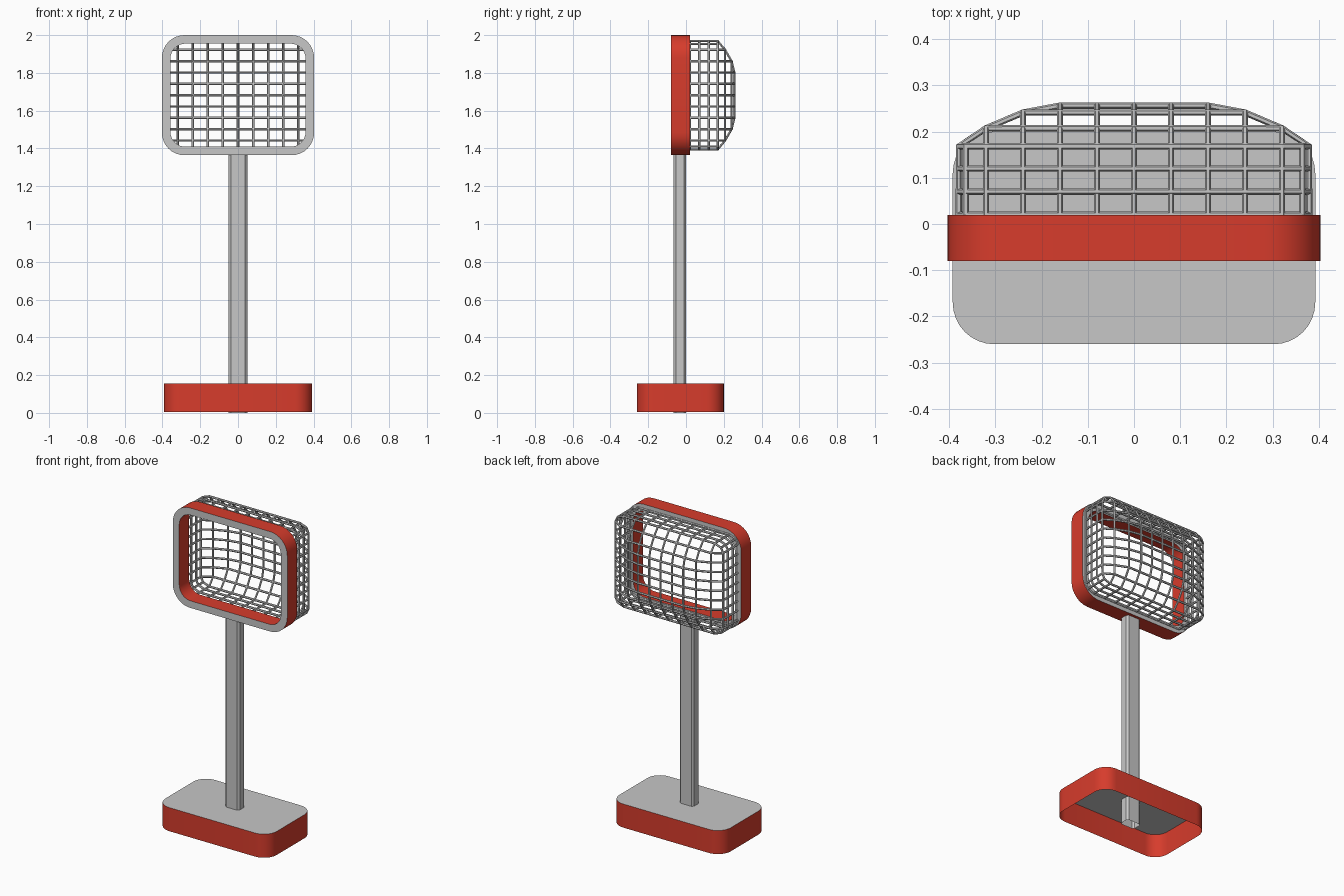
import bpy, bmesh, math

if "Cube" in bpy.data.objects:
    bpy.data.objects.remove(bpy.data.objects["Cube"])


def material(name, rgb):
    m = bpy.data.materials.new(name)
    m.diffuse_color = (*rgb, 1)
    m.use_nodes = True
    m.node_tree.nodes["Principled BSDF"].inputs["Base Color"].default_value = m.diffuse_color
    return m


RED = material("red paint", (0.68, 0.045, 0.025))
GREY = material("light grey metal", (0.57, 0.57, 0.57))


def rounded(hw, hh, r, seg=8):
    """Outline of a rounded rectangle, counter-clockwise."""
    pts = []
    for k, (sx, sy) in enumerate(((1, 1), (-1, 1), (-1, -1), (1, -1))):
        for i in range(seg + 1):
            a = math.pi / 2 * (k + i / seg)
            pts.append((sx * (hw - r) + r * math.cos(a), sy * (hh - r) + r * math.sin(a)))
    return pts


def bridge(bm, a, b, mat):
    n = len(a)
    for i in range(n):
        f = bm.faces.new((a[i], a[(i + 1) % n], b[(i + 1) % n], b[i]))
        f.material_index = mat
        f.smooth = mat == 1


def finish(bm, name, mats):
    bmesh.ops.recalc_face_normals(bm, faces=bm.faces)
    me = bpy.data.meshes.new(name)
    bm.to_mesh(me)
    bm.free()
    for m in mats:
        me.materials.append(m)
    ob = bpy.data.objects.new(name, me)
    bpy.context.collection.objects.link(ob)
    bpy.context.view_layer.objects.active = ob
    bpy.ops.object.select_all(action='DESELECT')
    ob.select_set(True)
    bpy.ops.object.shade_smooth_by_angle(angle=math.radians(35))
    return ob


def open_box(name, outline, cy, z0, z1, mats):
    """Thin upright shell with a closed top and an open bottom."""
    bm = bmesh.new()
    lo, hi = [[bm.verts.new((x, y + cy, z)) for x, y in outline] for z in (z0, z1)]
    bridge(bm, lo, hi, 1)
    bm.faces.new(hi).material_index = 0
    return finish(bm, name, mats)


# Foot and post
open_box("base", rounded(0.392, 0.23, 0.09), -0.03, 0.005, 0.155, (GREY, RED))
open_box("post", rounded(0.05, 0.033, 0.012, 1), -0.032, 0, 1.375, (GREY, GREY))

# Frame: red inner and outer walls, grey front and back rims
CZ = 1.682
bm = bmesh.new()
outer, inner = rounded(0.403, 0.318, 0.12), rounded(0.358, 0.273, 0.08)
loops = [[bm.verts.new((x, y, CZ + z)) for x, z in o]
         for o, y in ((outer, -0.08), (outer, 0.02), (inner, 0.02), (inner, -0.08))]
for i in range(4):
    bridge(bm, loops[i], loops[(i + 1) % 4], 1 - i % 2)
finish(bm, "frame", (GREY, RED))

# Wire cage: grid with stepped depth, boundary corners pulled in
XS = [0.08 * i for i in range(-4, 5)]
ZS = [0.06 * i for i in range(-4, 5)]
XS = [-0.379] + XS + [0.379]
ZS = [-0.287] + ZS + [0.287]
DEPTH = [0.168, 0.207, 0.241, 0.256, 0.256, 0.256]


def node(i, j, y=None):
    x, z = XS[i], ZS[j]
    if i in (0, 10) and j in (0, 10):
        x, z = x * 0.96, z * 0.945
    ring = min(i, j, 10 - i, 10 - j)
    return (x, DEPTH[ring] if y is None else y, CZ + z)


wires = []
for k in range(1, 10):
    for at in (lambda t, y=None: node(k, t, y), lambda t, y=None: node(t, k, y)):
        path = [at(0, 0.02)] + [at(t) for t in range(11)] + [at(10, 0.02)]
        wires.append((path, False))
# Corner wires
for i in (0, 10):
    for j in (0, 10):
        wires.append(([node(i, j, 0.02), node(i, j)], False))
# Rings around the cage side
border = ([(i, 0) for i in range(10)] + [(10, j) for j in range(10)]
          + [(i, 10) for i in range(10, 0, -1)] + [(0, j) for j in range(10, 0, -1)])
for y in (0.02, 0.07, 0.12, 0.168):
    wires.append(([node(i, j, y) for i, j in border], True))

cu = bpy.data.curves.new("cage_wires", 'CURVE')
cu.dimensions = '3D'
cu.bevel_depth = 0.0068
cu.bevel_resolution = 1
cu.use_fill_caps = True
for path, closed in wires:
    sp = cu.splines.new('POLY')
    sp.points.add(len(path) - 1)
    for p, co in zip(sp.points, path):
        p.co = (*co, 1)
    sp.use_cyclic_u = closed
    sp.use_smooth = False
cu.materials.append(GREY)
cage = bpy.data.objects.new("wire_cage", cu)
bpy.context.collection.objects.link(cage)
bpy.ops.object.select_all(action='DESELECT')
cage.select_set(True)
bpy.context.view_layer.objects.active = cage
bpy.ops.object.convert(target='MESH')
